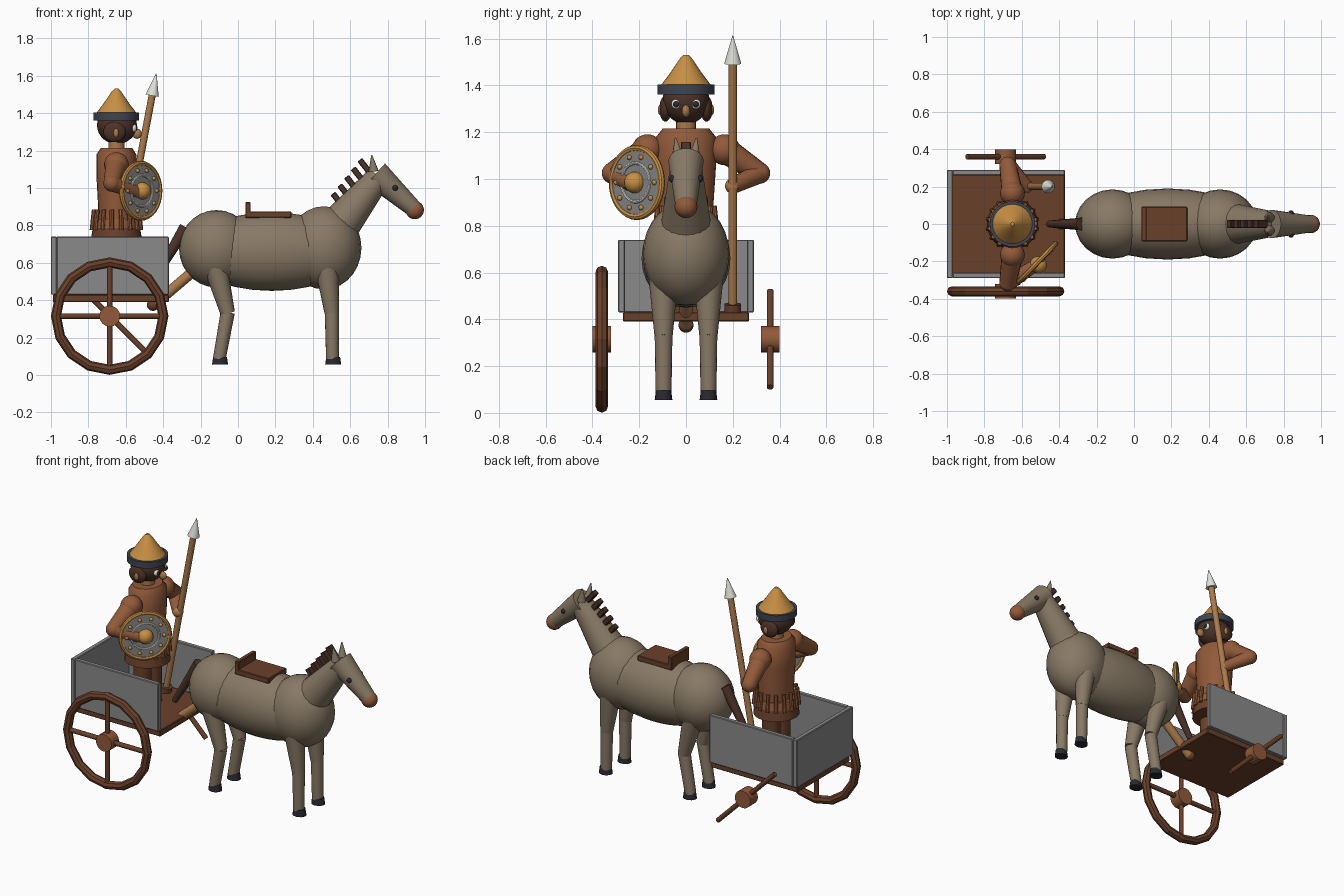
import bpy
import math
from mathutils import Vector

cube = bpy.data.objects.get("Cube")
if cube:
    bpy.data.objects.remove(cube, do_unlink=True)


def material(name, *rgb):
    """Flat material from 0-255 display values."""
    linear = [((c / 255 + 0.055) / 1.055) ** 2.4 for c in rgb] + [1.0]
    m = bpy.data.materials.new(name)
    m.use_nodes = True
    m.diffuse_color = linear
    m.node_tree.nodes["Principled BSDF"].inputs["Base Color"].default_value = linear
    return m


COAT = material("horse coat", 136, 121, 101)
LEATHER = material("tunic leather", 146, 90, 58)
BROWN = material("dark wood", 106, 64, 42)
GREY = material("cart grey", 138, 138, 138)
GOLD = material("gold", 200, 143, 68)
TAN = material("light wood", 172, 122, 76)
HAIR = material("dark hair", 76, 50, 40)
SLATE = material("slate band", 62, 69, 82)
WHITE = material("pale metal", 226, 226, 220)
BLACK = material("black hoof", 40, 40, 48)


def finish(name, mat, smooth=True):
    ob = bpy.context.object
    ob.name = name
    ob.data.materials.append(mat)
    if smooth:
        bpy.ops.object.shade_smooth_by_angle(angle=math.radians(40))
    return ob


def aim(direction):
    return Vector(direction).to_track_quat("Z", "Y").to_euler()


def ball(name, mat, loc, size):
    size = size if isinstance(size, tuple) else (size,) * 3
    bpy.ops.mesh.primitive_uv_sphere_add(segments=24, ring_count=14, radius=1, location=loc)
    bpy.context.object.scale = size
    return finish(name, mat)


def rod(name, mat, a, b, r1, r2=None, sides=16):
    a, b = Vector(a), Vector(b)
    bpy.ops.mesh.primitive_cone_add(vertices=sides, radius1=r1, radius2=r1 if r2 is None else r2,
                                    depth=(b - a).length, location=(a + b) / 2, rotation=aim(b - a))
    return finish(name, mat, sides > 8)


def ring(name, mat, loc, axis, major, minor, segs=32, sides=8):
    bpy.ops.mesh.primitive_torus_add(location=loc, rotation=aim(axis), major_radius=major,
                                     minor_radius=minor, major_segments=segs, minor_segments=sides)
    return finish(name, mat, segs > 20)


def box(name, mat, lo, hi, tilt=0, bevel=0.004):
    lo, hi = Vector(lo), Vector(hi)
    bpy.ops.mesh.primitive_cube_add(size=1, location=(lo + hi) / 2, rotation=(0, tilt, 0))
    ob = bpy.context.object
    ob.scale = hi - lo
    bpy.ops.object.transform_apply(location=False, rotation=False, scale=True)
    mod = ob.modifiers.new("edge", "BEVEL")
    mod.width = bevel
    mod.segments = 1
    return finish(name, mat, False)


def lathe(name, mat, x, profile, squash=1.0, sides=24):
    """Spin a radius/height profile around a vertical axis at x."""
    verts, faces, n = [], [], sides
    for r, z in profile:
        for i in range(n):
            t = math.tau * i / n
            verts.append((r * squash * math.cos(t), r * math.sin(t), z))
    for k in range(len(profile) - 1):
        for i in range(n):
            j = (i + 1) % n
            faces.append((k * n + i, k * n + j, (k + 1) * n + j, (k + 1) * n + i))
    faces += [tuple(reversed(range(n))), tuple(range((len(profile) - 1) * n, len(profile) * n))]
    me = bpy.data.meshes.new(name)
    me.from_pydata(verts, [], faces)
    ob = bpy.data.objects.new(name, me)
    ob.location.x = x
    bpy.context.collection.objects.link(ob)
    bpy.ops.object.select_all(action="DESELECT")
    ob.select_set(True)
    bpy.context.view_layer.objects.active = ob
    return finish(name, mat)


# Cart tray, open towards the horse
box("cart_floor", BROWN, (-0.99, -0.27, 0.39), (-0.37, 0.27, 0.43))
box("cart_back_panel", GREY, (-1.0, -0.29, 0.43), (-0.97, 0.29, 0.74))
for s, side in ((-1, "right"), (1, "left")):
    ends = sorted((s * 0.26, s * 0.29))
    box(f"cart_{side}_panel", GREY, (-0.97, ends[0], 0.43), (-0.37, ends[1], 0.74))

# Complete right wheel, and a broken left wheel with one spoke
WX, WZ, WY = -0.686, 0.315, 0.36
ring("right_wheel_rim", BROWN, (WX, -WY, WZ), (0, 1, 0), 0.287, 0.027, 16, 8)
for s, side in ((-1, "right"), (1, "left")):
    rod(f"{side}_wheel_hub", LEATHER, (WX, s * WY - 0.039, WZ), (WX, s * WY + 0.039, WZ), 0.056)


def spoke(name, y, angle):
    d = Vector((math.cos(angle), 0, math.sin(angle))) * 0.29
    c = Vector((WX, y, WZ))
    rod(name, BROWN, c - d, c + d, 0.015, sides=10)


spoke("right_wheel_spoke_level", -WY, 0)
spoke("right_wheel_spoke_upright", -WY, math.pi / 2)
spoke("left_wheel_spoke", WY, -math.pi / 4)

# Draw pole
rod("draw_pole", TAN, (-0.45, 0, 0.375), (-0.15, 0, 0.63), 0.028)
ball("pole_knob", BROWN, (-0.455, 0, 0.375), 0.032)

# Horse body
ball("horse_rump", COAT, (-0.115, 0, 0.675), (0.2, 0.185, 0.207))
ball("horse_barrel", COAT, (0.18, 0, 0.66), (0.45, 0.19, 0.21))
ball("horse_chest", COAT, (0.46, 0, 0.68), (0.2, 0.185, 0.222))
rod("horse_neck", COAT, (0.51, 0, 0.76), (0.755, 0, 1.06), 0.115, 0.066, 20)
rod("horse_head", COAT, (0.735, 0, 1.075), (0.945, 0, 0.885), 0.076, 0.045, 20)
ball("horse_muzzle", LEATHER, (0.945, 0, 0.882), 0.049)
rod("horse_tail", HAIR, (-0.28, 0, 0.79), (-0.455, 0, 0.5), 0.034, 0.018, 12)
for i in range(5):
    x, z = 0.535 + 0.036 * i, 0.94 + 0.045 * i
    box(f"mane_tuft_{i + 1}", HAIR, (x - 0.016, -0.022, z - 0.05), (x + 0.016, 0.022, z + 0.04),
        math.radians(-38))
for s, side in ((-1, "right"), (1, "left")):
    rod(f"horse_{side}_ear", COAT, (0.725, s * 0.035, 1.09), (0.715, s * 0.045, 1.175), 0.027, 0.003, 10)
    ball(f"horse_{side}_eye", BLACK, (0.84, s * 0.058, 1.0), 0.015)
    y = s * 0.096
    for part, hip, knee, foot in (("front", 0.475, 0.502, 0.505), ("rear", -0.12, -0.055, -0.1)):
        name = f"horse_{part}_{side}"
        rod(f"{name}_thigh", COAT, (hip, y, 0.58), (knee, y, 0.33), 0.064, 0.039)
        rod(f"{name}_shin", COAT, (knee, y, 0.335), (foot, y, 0.085), 0.038, 0.034)
        hoof = rod(f"{name}_hoof", BLACK, (foot + 0.004, y, 0.055), (foot + 0.004, y, 0.097), 0.043, 0.037)
        hoof.scale.y = 0.88

# Saddle
box("saddle_seat", BROWN, (0.04, -0.093, 0.84), (0.285, 0.093, 0.875))
box("saddle_back", BROWN, (0.04, -0.093, 0.86), (0.068, 0.093, 0.925))

# Rider body
RX = -0.65
for s, side in ((-1, "right"), (1, "left")):
    rod(f"rider_{side}_leg", BROWN, (RX, s * 0.052, 0.43), (RX, s * 0.052, 0.78), 0.055)
lathe("rider_skirt", BROWN, RX, [(0.137, 0.72), (0.12, 0.83)])
lathe("rider_torso", LEATHER, RX,
      [(0.118, 0.8), (0.118, 0.9), (0.128, 1.05), (0.128, 1.18), (0.1, 1.215)], 0.83)
for i in range(16):
    t = math.tau * (i + 0.5) / 16
    c, s = math.cos(t), math.sin(t)
    rod(f"skirt_strip_{i + 1}", LEATHER, (RX + 0.134 * c, 0.134 * s, 0.775),
        (RX + 0.122 * c, 0.122 * s, 0.885), 0.012, sides=8)
lathe("skirt_belt", LEATHER, RX, [(0.13, 0.785), (0.122, 0.835)])
rod("rider_neck", TAN, (RX, 0, 1.2), (RX, 0, 1.26), 0.043)

# Rider head and hat
ball("rider_head", HAIR, (-0.647, 0, 1.335), (0.107, 0.1, 0.1))
ball("rider_nose", TAN, (-0.54, 0, 1.29), (0.025, 0.018, 0.027))
for s, side in ((-1, "right"), (1, "left")):
    ball(f"rider_{side}_hair", HAIR, (-0.66, s * 0.088, 1.3), (0.06, 0.026, 0.055))
    ball(f"rider_{side}_ear", TAN, (-0.652, s * 0.108, 1.295), (0.015, 0.012, 0.024))
    ball(f"rider_{side}_eye", WHITE, (-0.556, s * 0.042, 1.32), (0.015, 0.021, 0.021))
    ball(f"rider_{side}_pupil", BLACK, (-0.547, s * 0.042, 1.32), (0.01, 0.014, 0.014))
lathe("hat_band", SLATE, RX, [(0.122, 1.362), (0.122, 1.403)])
lathe("hat_cone", GOLD, RX, [(0.108, 1.4), (0.07, 1.45), (0.026, 1.515), (0.01, 1.531)])

# Arms: one hand behind the shield, the other on the spear
for s, side, hand in ((-1, "right", (-0.55, -0.235, 0.98)), (1, "left", (-0.572, 0.2, 0.97))):
    shoulder, elbow = (RX, s * 0.165, 1.125), (-0.675, s * 0.315, 1.025)
    ball(f"{side}_shoulder", LEATHER, shoulder, 0.066)
    rod(f"{side}_upper_arm", LEATHER, shoulder, elbow, 0.058, 0.045)
    ball(f"{side}_elbow", LEATHER, elbow, 0.045)
    rod(f"{side}_forearm", LEATHER, elbow, hand, 0.044, 0.034)
    ball(f"{side}_hand", TAN, hand, 0.033)

# Spear
base, tip = Vector((-0.66, 0.2, 0.43)), Vector((-0.437, 0.2, 1.612))
rod("spear_shaft", TAN, base, base.lerp(tip, 0.91), 0.019)
rod("spear_head", WHITE, base.lerp(tip, 0.9), tip, 0.036, 0.002)
rod("spear_foot", BROWN, base, base.lerp(tip, 0.03), 0.036)

# Round shield turned outwards
n, t, up = Vector((0.72, -0.69, 0)), Vector((0.69, 0.72, 0)), Vector((0, 0, 1))
c = Vector((-0.52, -0.21, 0.985))
rod("shield_disc", GREY, c - n * 0.008, c + n * 0.008, 0.145, sides=32)
ring("shield_rim", GOLD, c, n, 0.147, 0.014)
ring("shield_inner_ring", WHITE, c + n * 0.008, n, 0.083, 0.007)
ball("shield_boss", GOLD, c + n * 0.012, 0.046)
for i in range(10):
    a = math.tau * i / 10
    ball(f"shield_stud_{i + 1}", GOLD, c + n * 0.01 + (t * math.cos(a) + up * math.sin(a)) * 0.113, 0.011)
